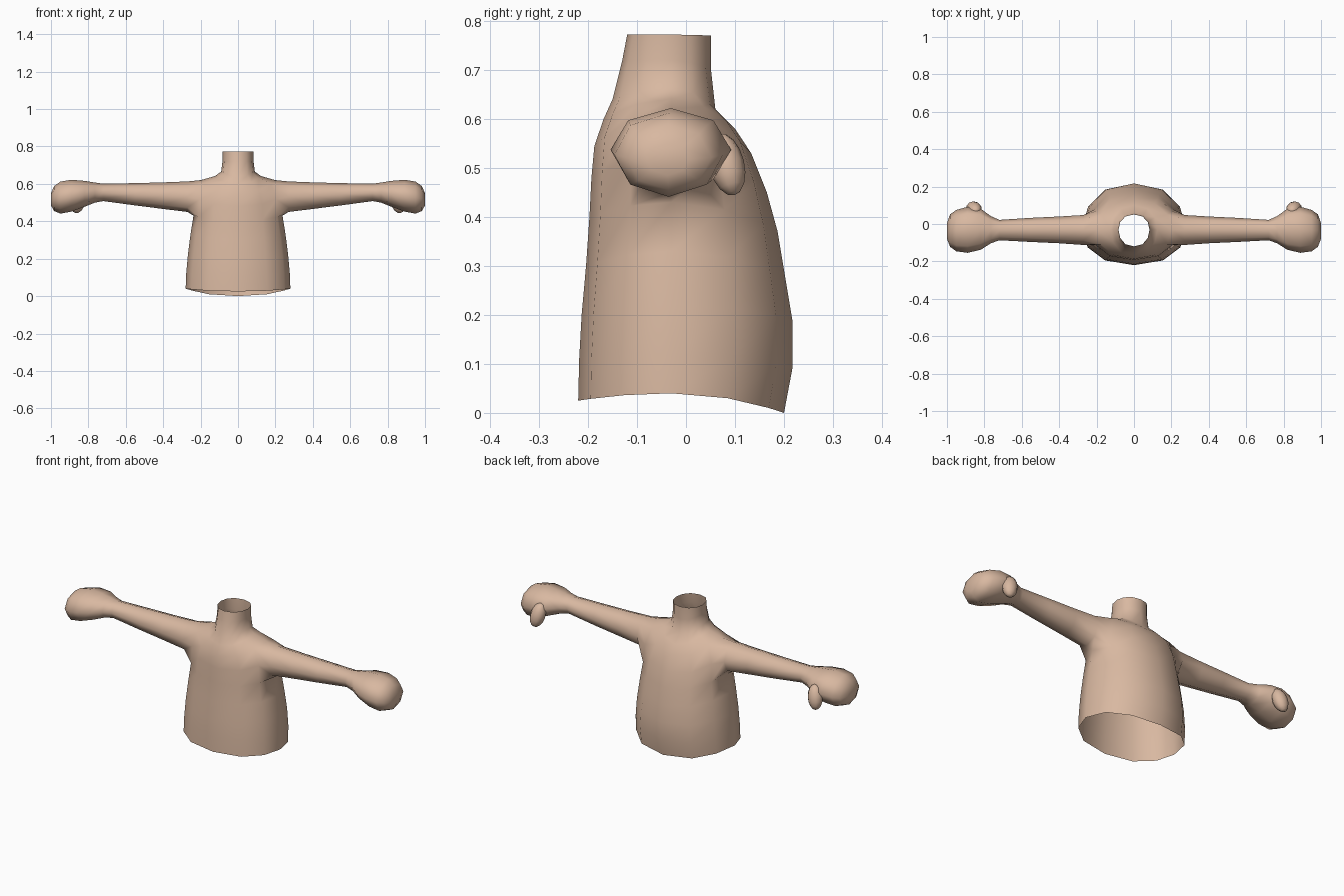
import bpy, bmesh, math
from mathutils import Matrix

if "Cube" in bpy.data.objects:
    bpy.data.objects.remove(bpy.data.objects["Cube"])

skin = bpy.data.materials.new("skin tan")
skin.diffuse_color = (0.69, 0.48, 0.355, 1)
skin.use_nodes = True
skin.node_tree.nodes["Principled BSDF"].inputs["Base Color"].default_value = skin.diffuse_color


def finish(bm, name):
    bmesh.ops.recalc_face_normals(bm, faces=bm.faces[:])
    mesh = bpy.data.meshes.new(name)
    bm.to_mesh(mesh)
    bm.free()
    mesh.materials.append(skin)
    for p in mesh.polygons:
        p.use_smooth = True
    ob = bpy.data.objects.new(name, mesh)
    bpy.context.collection.objects.link(ob)
    return ob


# torso rings: half width, front y, front z, side z, back y, back z
TORSO = [
    (0.280, -0.220, 0.025, 0.040, 0.200, 0.000),
    (0.277, -0.218, 0.110, 0.120, 0.217, 0.090),
    (0.268, -0.213, 0.200, 0.220, 0.217, 0.190),
    (0.254, -0.204, 0.300, 0.330, 0.202, 0.280),
    (0.238, -0.197, 0.400, 0.430, 0.187, 0.370),
    (0.232, -0.193, 0.480, 0.530, 0.165, 0.450),
    (0.200, -0.187, 0.545, 0.620, 0.133, 0.530),
    (0.125, -0.168, 0.600, 0.641, 0.100, 0.580),
    (0.090, -0.150, 0.640, 0.665, 0.060, 0.620),
    (0.083, -0.130, 0.720, 0.720, 0.051, 0.700),
    (0.083, -0.120, 0.772, 0.772, 0.051, 0.770),
]
# arm and fist rings: x, front y, back y, bottom z, top z
ARM = [
    (0.270, -0.112, 0.048, 0.450, 0.613),
    (0.400, -0.103, 0.040, 0.466, 0.608),
    (0.550, -0.096, 0.033, 0.485, 0.604),
    (0.720, -0.087, 0.022, 0.508, 0.601),
    (0.765, -0.103, 0.042, 0.500, 0.607),
    (0.820, -0.138, 0.082, 0.478, 0.616),
    (0.890, -0.154, 0.092, 0.452, 0.622),
    (0.950, -0.146, 0.075, 0.441, 0.612),
    (0.983, -0.122, 0.052, 0.455, 0.588),
    (1.000, -0.080, 0.005, 0.485, 0.550),
]
N, MID = 12, -0.03
bm = bmesh.new()

# torso and neck, open at both ends
rows = []
for rx, yf, zf, zs, yb, zb in TORSO:
    ring = []
    for i in range(N):
        c, s = math.cos(2 * math.pi * i / N), math.sin(2 * math.pi * i / N)
        x = math.copysign(rx * abs(c) ** 0.85, c) if abs(c) > 1e-6 else 0
        y_end, z_end = (yb, zb) if s > 0 else (yf, zf)
        ring.append(bm.verts.new((x, MID + abs(s) * (y_end - MID), zs + (z_end - zs) * s * s)))
    rows.append(ring)
for r in range(len(rows) - 1):
    for i in range(N):
        if r in (4, 5) and i in (11, 0, 5, 6):
            continue  # armholes
        j = (i + 1) % N
        bm.faces.new((rows[r][i], rows[r][j], rows[r + 1][j], rows[r + 1][i]))

# arms grow out of the armholes and end in fists
HOLE = [(4, 0), (4, 1), (5, 1), (6, 1), (6, 0), (6, -1), (5, -1), (4, -1)]
for side in (1, -1):
    prev = [rows[r][k % N if side > 0 else 6 - k] for r, k in HOLE]
    for x, yf, yb, z0, z1 in ARM:
        ring = []
        for i in range(8):
            a = -math.pi / 2 + i * math.pi / 4
            ring.append(bm.verts.new((side * x,
                                      (yf + yb) / 2 + (yb - yf) / 2 * math.cos(a),
                                      (z0 + z1) / 2 + (z1 - z0) / 2 * math.sin(a))))
        for i in range(8):
            j = (i + 1) % 8
            bm.faces.new((prev[i], prev[j], ring[j], ring[i]))
        prev = ring
    bm.faces.new(prev)
finish(bm, "torso_and_arms")

# thumbs hang beside the fists
for side, name in ((1, "right_thumb"), (-1, "left_thumb")):
    bm = bmesh.new()
    m = (Matrix.Translation((side * 0.855, 0.083, 0.507))
         @ Matrix.Rotation(math.radians(14), 4, 'X')
         @ Matrix.Rotation(math.radians(-12 * side), 4, 'Y')
         @ Matrix.Diagonal((0.040, 0.036, 0.066, 1)))
    bmesh.ops.create_uvsphere(bm, u_segments=10, v_segments=8, radius=1, matrix=m)
    finish(bm, name)
